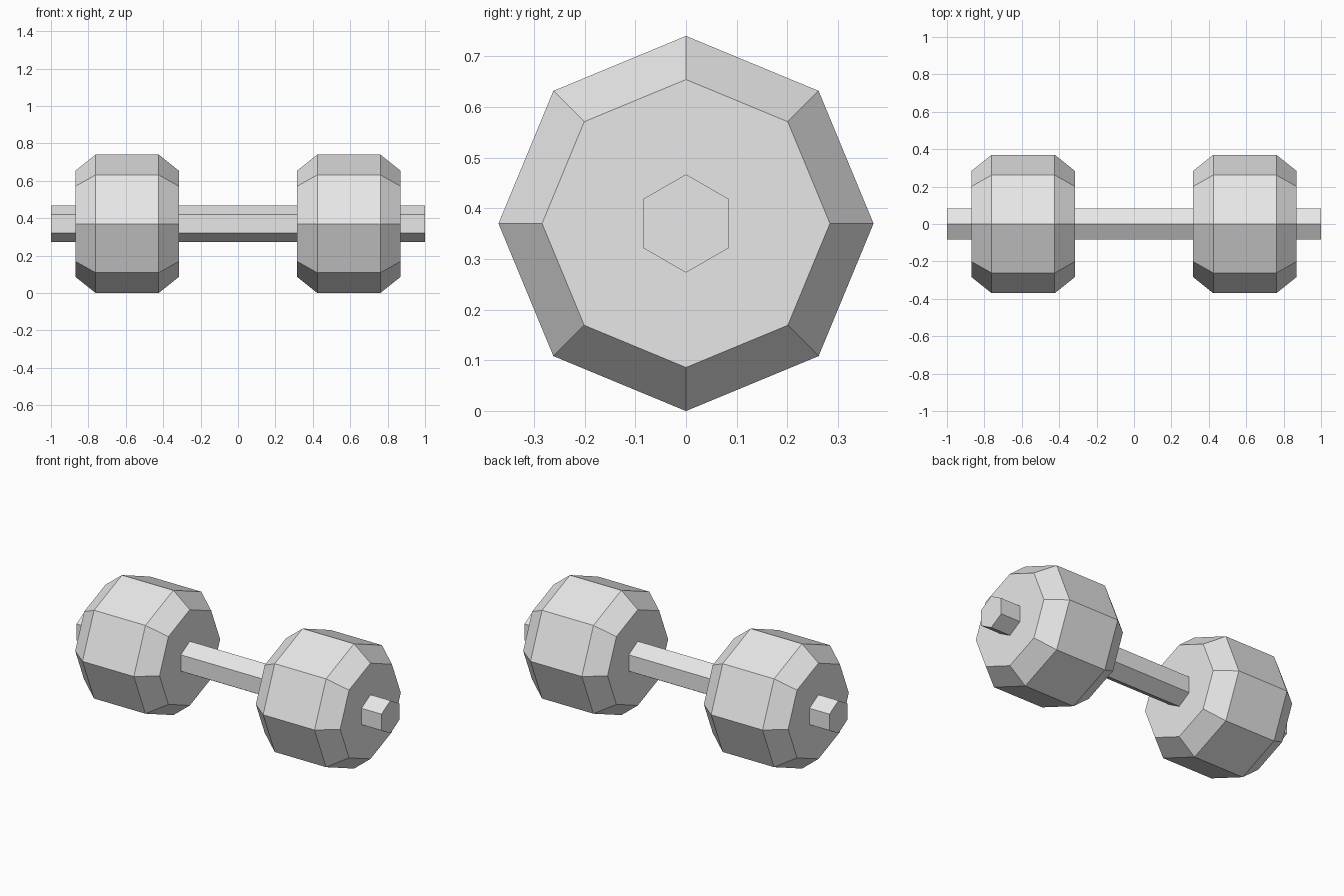
import bpy, bmesh
from math import sin, cos, tau

cube = bpy.data.objects.get("Cube")
if cube:
    bpy.data.objects.remove(cube, do_unlink=True)

AXIS_Z = 0.37

grey = bpy.data.materials.new("light_grey")
grey.use_nodes = True
colour = (0.8, 0.8, 0.8, 1.0)
grey.diffuse_color = colour
grey.node_tree.nodes["Principled BSDF"].inputs["Base Color"].default_value = colour


def lathe_x(name, profile, sides):
    """Flat-faced solid around the x axis from (x, radius) rings, one corner up."""
    bm = bmesh.new()
    rings = [[bm.verts.new((x, r * sin(tau * i / sides), AXIS_Z + r * cos(tau * i / sides)))
              for i in range(sides)] for x, r in profile]
    for a, b in zip(rings, rings[1:]):
        for i in range(sides):
            j = (i + 1) % sides
            bm.faces.new((a[i], a[j], b[j], b[i]))
    bm.faces.new(rings[0])
    bm.faces.new(rings[-1])
    bmesh.ops.recalc_face_normals(bm, faces=bm.faces)
    mesh = bpy.data.meshes.new(name)
    bm.to_mesh(mesh)
    bm.free()
    mesh.materials.append(grey)
    obj = bpy.data.objects.new(name, mesh)
    bpy.context.collection.objects.link(obj)
    return obj


# Hexagonal handle bar running through both weights
lathe_x("handle_bar", [(-1, 0.097), (1, 0.097)], 6)

# Octagonal weights with chamfered ends
weight_profile = [(0.316, 0.284), (0.424, 0.37), (0.761, 0.37), (0.869, 0.284)]
for name, side in (("left_weight", 1), ("right_weight", -1)):
    lathe_x(name, [(side * x, r) for x, r in weight_profile], 8)
